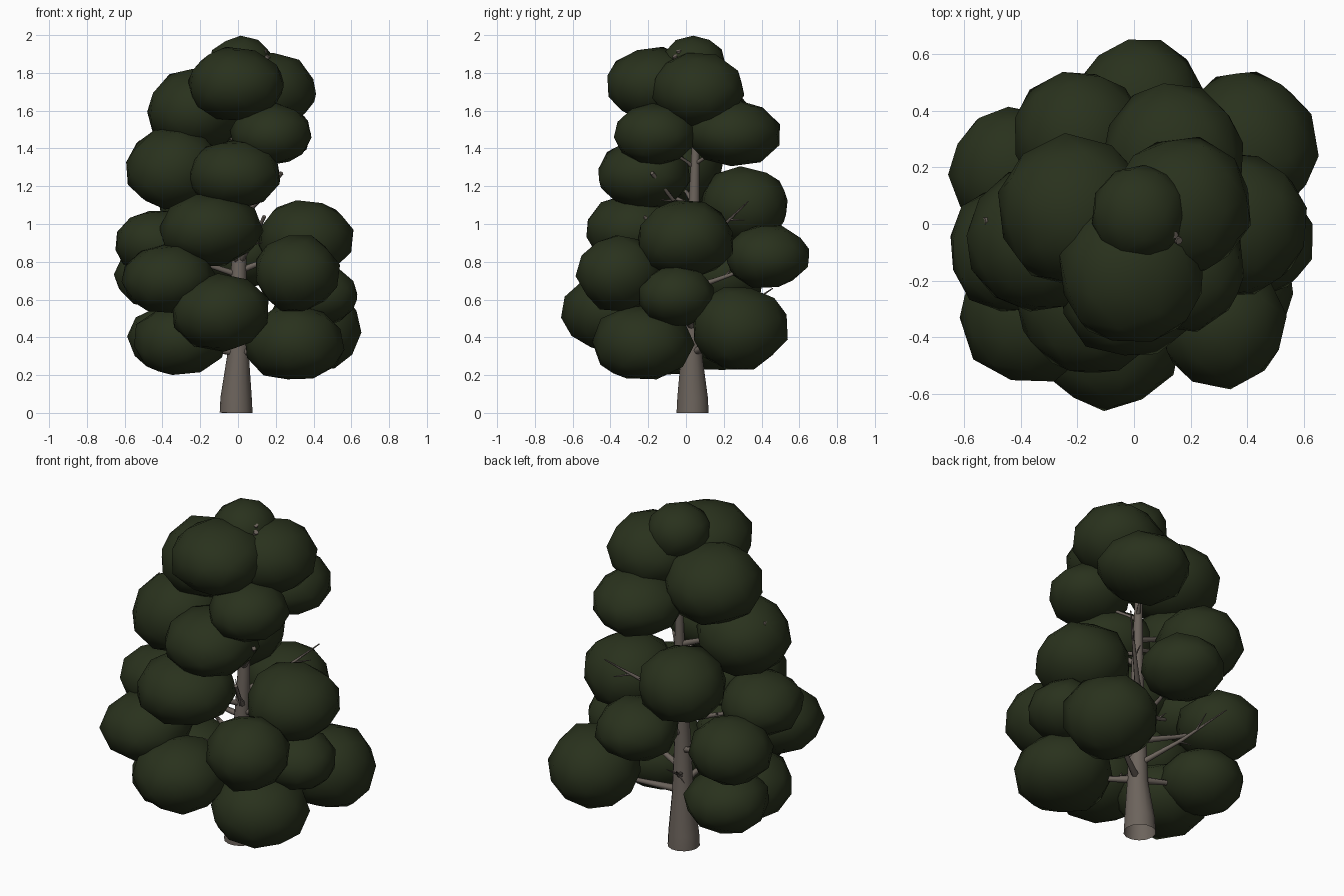
import bpy
import bmesh
import random
from mathutils import Vector, Euler

random.seed(7)

if "Cube" in bpy.data.objects:
    bpy.data.objects.remove(bpy.data.objects["Cube"])


def make_material(name, rgb):
    material = bpy.data.materials.new(name)
    material.use_nodes = True
    colour = (*rgb, 1)
    material.diffuse_color = colour
    shader = material.node_tree.nodes["Principled BSDF"]
    shader.inputs["Base Color"].default_value = colour
    shader.inputs["Roughness"].default_value = 0.9
    return material


leaf_green = make_material("leaf_green", (0.022, 0.031, 0.012))
bark_brown = make_material("bark_brown", (0.150, 0.126, 0.107))


def finish(bm, name, material):
    """Turn a bmesh into a smooth shaded object with one material."""
    bmesh.ops.recalc_face_normals(bm, faces=bm.faces)
    for face in bm.faces:
        face.smooth = len(face.verts) <= 4
    mesh = bpy.data.meshes.new(name)
    bm.to_mesh(mesh)
    bm.free()
    mesh.materials.append(material)
    obj = bpy.data.objects.new(name, mesh)
    bpy.context.collection.objects.link(obj)


def add_tube(bm, points, radii, sides):
    """Add a tapering tube through the points, open at its foot."""
    points = [Vector(p) for p in points]
    axis = (points[-1] - points[0]).normalized()
    turn = Vector((0, 0, 1)).rotation_difference(axis)
    rings = []
    for point, radius in zip(points, radii):
        ring = []
        for i in range(sides):
            spoke = Vector((radius, 0, 0))
            spoke.rotate(Euler((0, 0, i * 6.28319 / sides)))
            spoke.rotate(turn)
            ring.append(bm.verts.new(point + spoke))
        rings.append(ring)
    for low, high in zip(rings, rings[1:]):
        for i in range(sides):
            j = (i + 1) % sides
            bm.faces.new((low[i], low[j], high[j], high[i]))
    bm.faces.new(rings[-1])


def add_clump(name, centre, wide, tall):
    """A slightly irregular, flattened ball of leaves."""
    bm = bmesh.new()
    bmesh.ops.create_icosphere(bm, subdivisions=2, radius=1.04)
    spin = Euler([random.uniform(0, 6) for _ in range(3)])
    for vert in bm.verts:
        vert.co.rotate(spin)
        vert.co *= random.uniform(0.96, 1.04)
        vert.co = Vector(centre) + vert.co * Vector((wide, wide, tall))
    finish(bm, name, leaf_green)


# Foliage clumps per tier: centre x, y, z, then width and height radii
tiers = {
    "lower": [
        (0.30, -0.23, 0.37, 0.26, 0.20),
        (-0.09, -0.40, 0.53, 0.25, 0.20),
        (0.40, 0.28, 0.45, 0.25, 0.22),
        (-0.31, -0.13, 0.38, 0.24, 0.18),
        (-0.36, 0.13, 0.40, 0.22, 0.17),
        (0.43, -0.05, 0.62, 0.20, 0.155),
    ],
    "middle": [
        (0.31, -0.35, 0.74, 0.22, 0.20),
        (-0.37, -0.32, 0.71, 0.24, 0.18),
        (-0.43, 0.19, 0.73, 0.22, 0.18),
        (0.02, 0.43, 0.83, 0.22, 0.165),
        (0.36, 0.00, 0.92, 0.25, 0.20),
        (-0.43, -0.09, 0.90, 0.22, 0.17),
        (-0.15, -0.26, 0.97, 0.265, 0.19),
        (-0.19, 0.31, 1.10, 0.23, 0.20),
    ],
    "upper": [
        (-0.02, -0.22, 1.26, 0.245, 0.18),
        (-0.34, -0.06, 1.29, 0.25, 0.21),
        (0.18, -0.16, 1.475, 0.21, 0.16),
        (0.14, 0.25, 1.48, 0.245, 0.17),
        (-0.22, 0.05, 1.60, 0.26, 0.21),
        (0.17, 0.06, 1.71, 0.24, 0.195),
        (-0.01, -0.17, 1.74, 0.25, 0.19),
    ],
    "crown": [(0.02, 0.04, 1.84, 0.17, 0.15)],
}


# Trunk with a flared foot
trunk_path = [(-0.01, 0.035, 0), (-0.01, 0.035, 0.08), (0, 0.03, 0.30),
              (0, 0.03, 0.6), (0.01, 0.04, 1.0), (0.01, 0.05, 1.4), (0.01, 0.04, 1.8)]
bm = bmesh.new()
add_tube(bm, trunk_path, [0.087, 0.083, 0.058, 0.046, 0.033, 0.021, 0.008], 14)
finish(bm, "trunk", bark_brown)


def add_branch(name, foot, tip, thickness, tip_radius):
    """A rising branch with a few side twigs near its middle."""
    foot, tip = Vector(foot), Vector(tip)
    bend = foot.lerp(tip, 0.5) - Vector((0, 0, 0.015))
    bm = bmesh.new()
    add_tube(bm, [foot, bend, tip], [thickness, thickness * 0.6, tip_radius], 6)
    for share in (0.45, 0.65):
        start = foot.lerp(tip, share) - Vector((0, 0, 0.01))
        reach = Vector([random.uniform(-0.06, 0.06) for _ in range(3)])
        end = start + reach + (tip - foot) * 0.15
        add_tube(bm, [start, end], [thickness * 0.4, 0.002], 5)
    finish(bm, name, bark_brown)


# Leaf clumps, each held by a branch from the trunk
for tier, clumps in tiers.items():
    for number, (x, y, z, wide, tall) in enumerate(clumps, 1):
        add_clump(f"foliage_{tier}_{number}", (x, y, z), wide, tall)
        if tier != "crown":
            foot = (0.005, 0.035, max(z - 0.17, 0.32))
            thickness = 0.026 - 0.009 * z
            add_branch(f"branch_{tier}_{number}", foot, (x, y, z), thickness, 0.003)

# Bare branches whose tips reach past the leaves: tip position and tip radius
bare_tips = [
    ((0.30, 0.33, 1.12), 0.003), ((-0.26, 0.46, 0.66), 0.003),
    ((-0.53, 0.01, 1.43), 0.014), ((0.23, -0.18, 1.27), 0.012),
    ((0.145, -0.04, 1.92), 0.014), ((0.16, -0.06, 1.89), 0.014),
    ((0.14, -0.22, 1.04), 0.010),
]
for number, (tip, tip_radius) in enumerate(bare_tips, 1):
    foot = (0.005, 0.04, tip[2] - 0.25)
    add_branch(f"bare_branch_{number}", foot, tip, 0.018, tip_radius)
